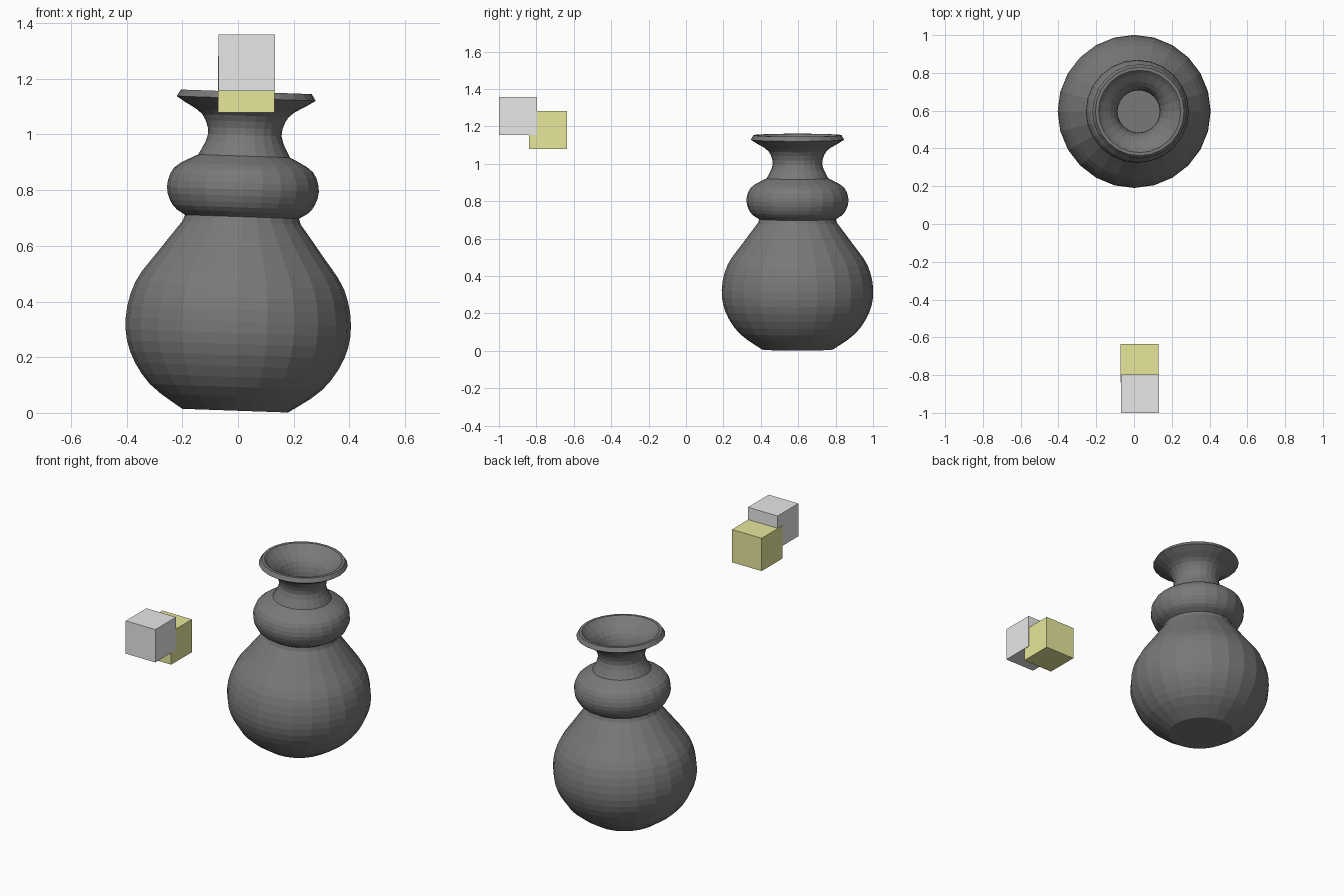
import bpy
import bmesh
import math
from mathutils import Matrix, Vector

default = bpy.data.objects.get("Cube")
if default:
    bpy.data.objects.remove(default, do_unlink=True)


def make_material(name, rgb):
    mat = bpy.data.materials.new(name)
    mat.use_nodes = True
    color = (*rgb, 1)
    mat.diffuse_color = color
    mat.node_tree.nodes["Principled BSDF"].inputs["Base Color"].default_value = color
    return mat


def finish(name, bm, mat):
    mesh = bpy.data.meshes.new(name)
    bm.to_mesh(mesh)
    bm.free()
    mesh.materials.append(mat)
    obj = bpy.data.objects.new(name, mesh)
    bpy.context.collection.objects.link(obj)
    return obj


def smooth_curve(points, steps=3):
    """Pass a rounded curve through the given radius and height pairs."""
    pts = [Vector(p) for p in points]
    ext = [pts[0]] + pts + [pts[-1]]
    result = []
    for a, b, c, d in zip(ext, ext[1:], ext[2:], ext[3:]):
        for i in range(steps):
            t = i / steps
            result.append(0.5 * (2 * b + (c - a) * t + (2 * a - 5 * b + 4 * c - d) * t**2
                                 + (3 * b - a - 3 * c + d) * t**3))
    return result + [pts[-1]]


def lathe(bm, profile, sides):
    """Revolve a profile that starts and ends with a closed disc."""
    rings = []
    for r, z in profile:
        rings.append([bm.verts.new((r * math.sin(math.tau * i / sides),
                                    r * math.cos(math.tau * i / sides), z))
                      for i in range(sides)])
    for low, high in zip(rings, rings[1:]):
        for i in range(sides):
            j = (i + 1) % sides
            bm.faces.new((low[i], low[j], high[j], high[i]))
    bm.faces.new(rings[0])
    bm.faces.new(rings[-1])
    bmesh.ops.recalc_face_normals(bm, faces=bm.faces)


dark_clay = make_material("dark grey clay", (0.19, 0.19, 0.19))
pale_grey = make_material("pale grey", (0.8, 0.8, 0.8))
soft_yellow = make_material("soft yellow", (0.8, 0.8, 0.33))

# Vase: round body, narrow band, upper bulge, flared neck and lip
body = smooth_curve([(0.19, 0), (0.31, 0.085), (0.385, 0.2), (0.405, 0.32),
                     (0.375, 0.45), (0.295, 0.565), (0.212, 0.676)])
bulge = smooth_curve([(0.205, 0.697), (0.25, 0.73), (0.273, 0.795), (0.25, 0.865),
                      (0.18, 0.908)])
neck = smooth_curve([(0.165, 0.915), (0.132, 0.99), (0.155, 1.06), (0.215, 1.1)])
lip = [(0.25, 1.122), (0.235, 1.146), (0.218, 1.146)]
throat = smooth_curve([(0.2, 1.128), (0.135, 1.07), (0.112, 0.99), (0.14, 0.92)])
hollow = smooth_curve([(0.25, 0.8), (0.19, 0.69), (0.35, 0.45), (0.385, 0.32),
                       (0.29, 0.1), (0.18, 0.03)])
bm = bmesh.new()
lathe(bm, body + bulge + neck + lip + throat + hollow, 24)
vase = finish("vase", bm, dark_clay)
vase.matrix_world = (Matrix.Translation((-0.01, 0.596, 0.008))
                     @ Matrix.Rotation(math.radians(2), 4, "Y"))

# Two overlapping blocks floating in front
for name, mat, center in (("grey_block", pale_grey, (0.032, -0.898, 1.257)),
                          ("yellow_block", soft_yellow, (0.029, -0.738, 1.181))):
    bm = bmesh.new()
    bmesh.ops.create_cube(bm, size=0.203, matrix=Matrix.Translation(center))
    finish(name, bm, mat)
